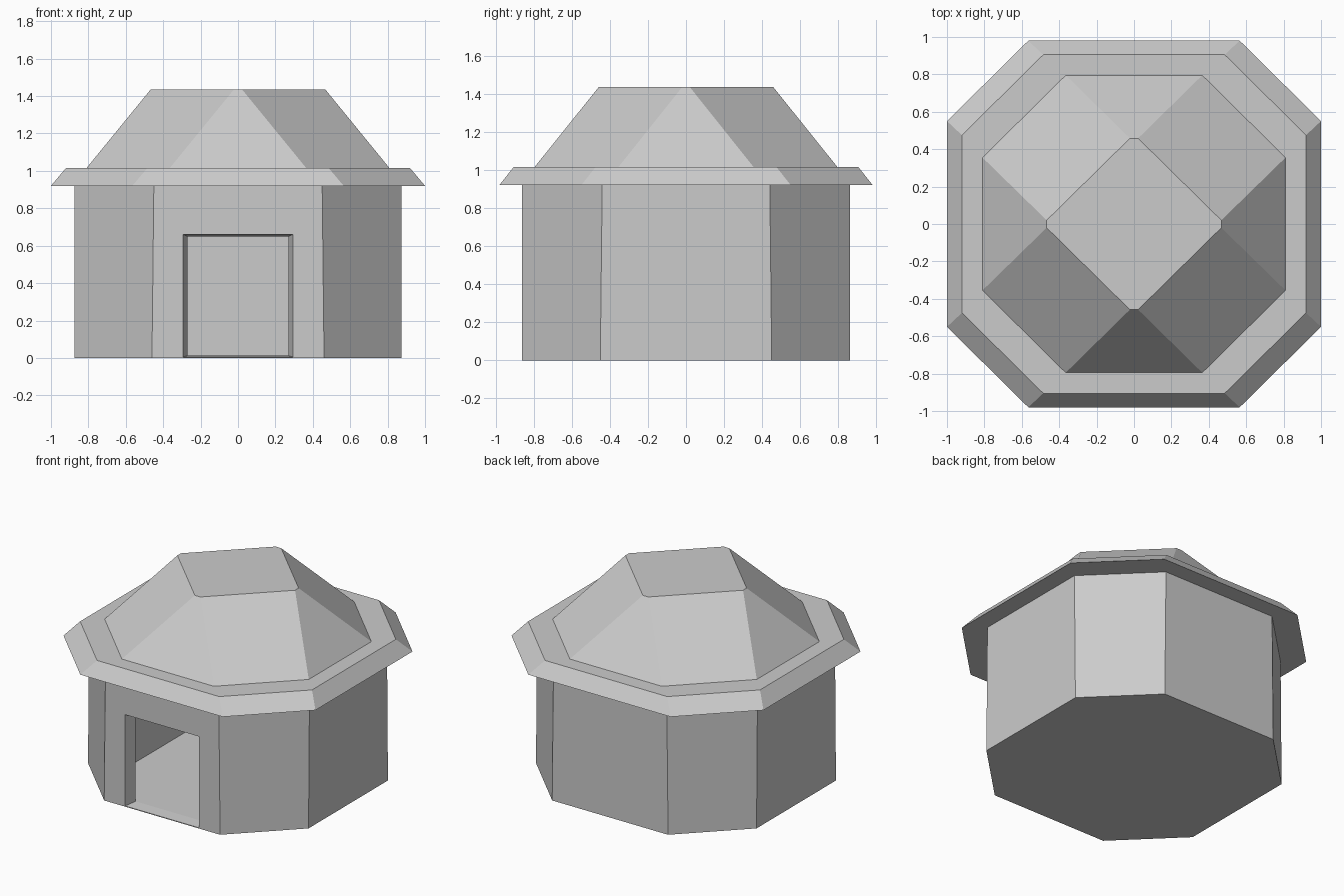
import bpy, bmesh

if "Cube" in bpy.data.objects:
    bpy.data.objects.remove(bpy.data.objects["Cube"])


def octagon(x, y, front_half, side_half, z):
    """Ring with outer extents x, y and half lengths of the front and side edges."""
    quarter = [(x, side_half), (front_half, y)]
    half = quarter + [(-a, b) for a, b in reversed(quarter)]
    return [(a, b, z) for a, b in half] + [(-a, -b, z) for a, b in half]


def loft(name, rings, cap_start=True, cap_end=True):
    """Join consecutive rings with flat quads and cap the ends."""
    bm = bmesh.new()
    loops = [[bm.verts.new(p) for p in ring] for ring in rings]
    n = len(loops[0])
    for low, high in zip(loops, loops[1:]):
        for i in range(n):
            j = (i + 1) % n
            bm.faces.new((low[i], low[j], high[j], high[i]))
    if cap_start:
        bm.faces.new(loops[0][::-1])
    if cap_end:
        bm.faces.new(loops[-1])
    bmesh.ops.recalc_face_normals(bm, faces=bm.faces)
    mesh = bpy.data.meshes.new(name)
    bm.to_mesh(mesh)
    bm.free()
    obj = bpy.data.objects.new(name, mesh)
    bpy.context.collection.objects.link(obj)
    return obj


def cut(target, cutter):
    mod = target.modifiers.new(cutter.name, 'BOOLEAN')
    mod.operation = 'DIFFERENCE'
    mod.solver = 'EXACT'
    mod.object = cutter
    cutter.hide_render = True
    cutter.hide_set(True)


def door_ring(y, half, low, high):
    return [(-half, y, low), (half, y, low), (half, y, high), (-half, y, high)]


# Octagonal walls, slightly turned in at the corners towards the top
wall_top = octagon(0.875, 0.86, 0.45, 0.44, 0.92)
walls = loft("walls", [octagon(0.875, 0.86, 0.46, 0.45, 0), wall_top])

# Hollow room and splayed doorway
room = loft("room_cutter", [octagon(0.615, 0.775, 0.40, 0.40, z) for z in (0.012, 0.86)])
doorway = loft("doorway_cutter", [door_ring(-0.90, 0.305, 0.002, 0.665),
                                  door_ring(-0.74, 0.26, 0.015, 0.645)])
cut(walls, room)
cut(walls, doorway)

# Roof: underside, bevelled eave, ledge, then slopes up to a flat diamond top
roof = loft("roof", [
    wall_top,
    octagon(1.00, 0.98, 0.565, 0.55, 0.92),
    octagon(0.92, 0.905, 0.485, 0.475, 1.015),
    octagon(0.81, 0.795, 0.365, 0.355, 1.015),
    octagon(0.467, 0.458, 0.022, 0.02, 1.435),
], cap_start=False)
